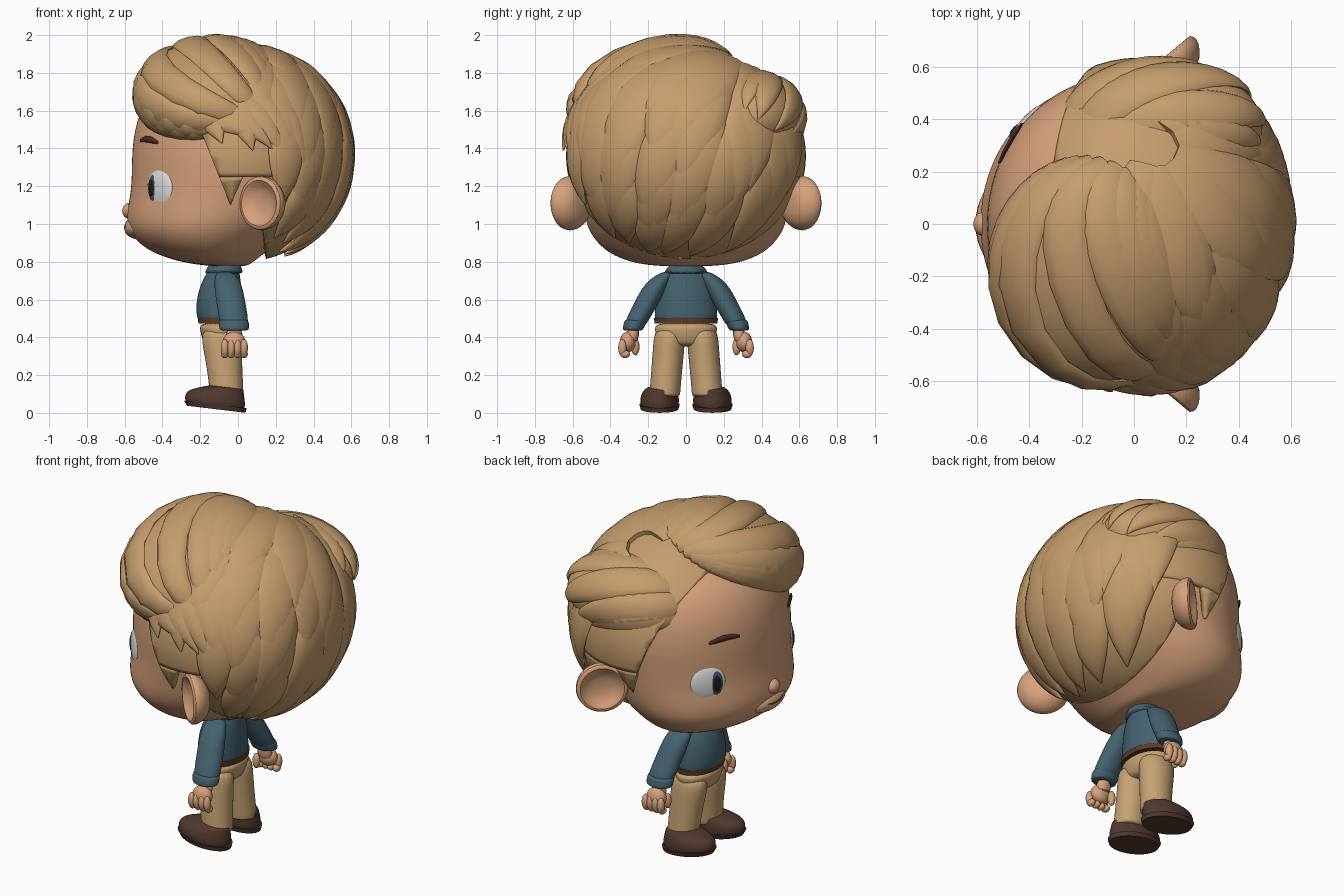
import bpy, bmesh, math, random
from math import sin, cos, pi, radians, sqrt
from mathutils import Vector, Matrix

V = Vector
random.seed(4)
cube = bpy.data.objects.get("Cube")
if cube:
    bpy.data.objects.remove(cube, do_unlink=True)

def material(name, *rgb):
    m = bpy.data.materials.new(name)
    m.use_nodes = True
    m.diffuse_color = (*rgb, 1)
    m.node_tree.nodes["Principled BSDF"].inputs["Base Color"].default_value = (*rgb, 1)
    return m

HAIR = material("sandy hair", .56, .335, .15)
SKIN = material("warm skin", .68, .36, .2)
SHIRT = material("slate blue cloth", .06, .125, .16)
KHAKI = material("khaki cloth", .56, .36, .17)
LEATHER = material("dark leather", .08, .04, .028)
BELT = material("belt brown", .11, .045, .02)
WHITE = material("eye white", .72, .72, .72)
IRIS = material("iris blue", .045, .085, .12)
BLACK = material("pupil black", .012, .01, .01)
BROW = material("brow brown", .07, .03, .018)

def add(name, bm, mat):
    bmesh.ops.recalc_face_normals(bm, faces=bm.faces)
    me = bpy.data.meshes.new(name)
    bm.to_mesh(me)
    bm.free()
    me.materials.append(mat)
    ob = bpy.data.objects.new(name, me)
    bpy.context.collection.objects.link(ob)
    return ob

def circle(n):
    return [(cos(2 * pi * i / n), sin(2 * pi * i / n)) for i in range(n)]

def skin_rings(name, rings, mat, subdiv=0):
    """Join closed rings of points into a capped solid."""
    bm = bmesh.new()
    loops = [[bm.verts.new(p) for p in r] for r in rings]
    for a, b in zip(loops, loops[1:]):
        for i in range(len(a)):
            bm.faces.new((a[i - 1], a[i], b[i], b[i - 1]))
    bm.faces.new(loops[0])
    bm.faces.new(loops[-1])
    ob = add(name, bm, mat)
    if subdiv:
        mod = ob.modifiers.new("round", 'SUBSURF')
        mod.levels = mod.render_levels = subdiv

def loft(name, rings, mat, side=1, subdiv=2, n=20, slope=0):
    """Stack ellipses given as x, y, z, radius x, radius y; slope lifts the front."""
    skin_rings(name, [[(x + a * c, side * y + b * s, z - slope * (x + a * c - .045)) for c, s in circle(n)]
                      for x, y, z, a, b in rings], mat, subdiv)

def ball(name, loc, scale, mat, turn=0):
    bm = bmesh.new()
    bmesh.ops.create_uvsphere(bm, u_segments=28, v_segments=16, radius=1)
    bm.transform(Matrix.LocRotScale(V(loc), Matrix.Rotation(turn, 3, 'Z'), V(scale)))
    add(name, bm, mat)

def stroke(name, pts, r, mat):
    """Thin tapered line whose section lies in the x-z plane."""
    skin_rings(name, [[p + V((.6 * c, 0, s)) * r * (.3 + .7 * sin(pi * (k + .5) / len(pts)))
                       for c, s in circle(8)] for k, p in enumerate(pts)], mat)

# Head: height, front x, back x, half width
HEAD = [(.775, -.12, .04, .12), (.79, -.27, .07, .27), (.83, -.41, .12, .38), (.88, -.51, .19, .455),
        (.97, -.592, .3, .525), (1.08, -.59, .41, .545), (1.2, -.562, .47, .56), (1.4, -.568, .49, .58),
        (1.6, -.53, .48, .55), (1.75, -.42, .4, .45), (1.85, -.2, .22, .22)]
loft("head", [((f + b) / 2, 0, z, (b - f) / 2, w) for z, f, b, w in HEAD], SKIN, n=32)

def on_head(x, z, side):
    """Point on the face at x, z and the heading of its outward normal."""
    lo, hi = next(p for p in zip(HEAD, HEAD[1:]) if p[0][0] <= z <= p[1][0])
    t = (z - lo[0]) / (hi[0] - lo[0])
    f, b, w = (lo[i] + t * (hi[i] - lo[i]) for i in (1, 2, 3))
    c, a = (f + b) / 2, (b - f) / 2
    y = w * sqrt(max(0, 1 - ((x - c) / a) ** 2))
    return V((x, side * y, z)), math.atan2(side * y / w ** 2, (x - c) / a ** 2)

# Nose, muzzle and mouth
ball("nose", (-.575, 0, 1.07), (.038, .046, .042), SKIN)
ball("muzzle", (-.53, 0, .98), (.073, .15, .06), SKIN)
stroke("mouth", [V((-.53 - .072 * sqrt(1 - (y / .15) ** 2), y, .982 + 2 * y * y))
                 for y in (-.07, -.035, 0, .035, .07)], .005, BROW)

for side, tag in ((-1, "left"), (1, "right")):
    # Eyes look toward the nose side
    p, turn = on_head(-.42, 1.19, side)
    out = V((cos(turn), sin(turn), 0))
    across = V((-abs(out.y), -side * abs(out.x), 0))
    p -= out * .014
    q = p + across * .038
    ball(tag + "_eye", p, (.028, .1, .107), WHITE, turn)
    ball(tag + "_iris", q + out * .012, (.017, .044, .075), IRIS, turn)
    ball(tag + "_pupil", q + out * .024 + across * .006, (.007, .025, .046), BLACK, turn)
    stroke(tag + "_eyebrow", [on_head(-.515 + .022 * k, 1.438 + .012 * sin(k * .8 + .4), side)[0]
                              for k in range(5)], .018, BROW)
    # Dished ear, lathed and turned to face forward and outward
    dish = [(.05, -.085), (.11, -.066), (.148, -.01), (.145, .025), (.122, .036), (.1, .01), (.05, -.012)]
    frame = Matrix.Translation((.13, side * .61, 1.11)) @ Matrix.Rotation(side * radians(130), 4, 'Z') \
        @ Matrix.Rotation(pi / 2, 4, 'Y')
    skin_rings(tag + "_ear", [[frame @ V((r * c, r * s, h)) for c, s in circle(24)] for r, h in dish], SKIN, 1)

# Hair masses are unit spheres carried by a matrix
def mass(loc, scale, tilt=0):
    return Matrix.LocRotScale(V(loc), Matrix.Rotation(tilt, 3, 'X'), V(scale))

CAP = mass((.02, 0, 1.36), (.56, .635, .56))
SWOOP = mass((-.13, -.17, 1.69), (.4, .45, .265), radians(17))
LOBE = mass((.11, .37, 1.57), (.38, .245, .22))

def shell(name, m, *cuts):
    """Hair mass trimmed by planes (point, direction thrown away)."""
    bm = bmesh.new()
    bmesh.ops.create_uvsphere(bm, u_segments=64, v_segments=40, radius=1)
    bm.transform(m)
    for co, no in cuts:
        bmesh.ops.bisect_plane(bm, geom=bm.verts[:] + bm.edges[:] + bm.faces[:],
                               plane_co=co, plane_no=no, clear_outer=True)
    ob = add(name, bm, HAIR)
    if cuts:
        ob.modifiers.new("thickness", 'SOLIDIFY').thickness = .04

hairline = ((-.04, 0, 1.1), (-1, 0, -.4))
shell("hair_back", CAP, ((.13, 0, 1), (-1, 0, -.1)), ((0, 0, 1.25), (0, 0, 1)))
shell("hair_sides", CAP, hairline, ((0, 0, 1.25), (0, 0, -1)))
shell("sideburns", CAP, hairline, ((-.04, 0, 1.1), (1, 0, -.45)), ((0, 0, 1.25), (0, 0, 1)))
shell("hair_swoop", SWOOP)
shell("hair_side_lobe", LOBE)

def lock(name, m, a, b, c, width, thick, lift):
    """Pointed lock hugging a hair mass along the curve a, b, c."""
    inv = m.inverted()

    def settle(p):
        q = (inv @ p).normalized()
        return m @ q, (inv.to_3x3().transposed() @ q).normalized()

    def path(t):
        return settle(a * (1 - t) ** 2 + b * 2 * t * (1 - t) + c * t * t)

    rings = []
    for k in range(17):
        t = k / 16
        p, n = path(t)
        side = n.cross(path(t + .02)[0] - path(t - .02)[0]).normalized()
        f = max(.02, sin(pi * (.2 + .8 * t) ** 1.12))
        spots = [(settle(p + side * width * f * c), s) for c, s in circle(12)]
        rings.append([e + en * (lift * (.2 + .8 * t) + thick * sqrt(f) * s) for (e, en), s in spots])
    skin_rings(name, rings, HAIR)

# Shingled locks fanning out from the crown, lowest row first
crown = V((.06, .25, .47)).normalized()
u = crown.cross(V((0, 0, 1))).normalized()
v = crown.cross(u)

def fan(phi, az):
    return CAP @ (crown * cos(phi) + (u * cos(az) + v * sin(az)) * sin(phi))

def hairy(p):
    return p.x > .06 - .45 * (p.z - 1.1) if p.z > 1.27 else p.x > (.15 if p.z < .97 else .22)

for row, (start, end, count) in enumerate(((108, 158, 18), (82, 140, 20), (56, 120, 19),
                                           (30, 100, 16), (8, 80, 11))):
    for k in range(count):
        az = 2 * pi * (k + .5 * (row % 2) + random.uniform(-.2, .2)) / count
        s, e = radians(start), radians(end + random.uniform(-9, 9))
        a, b, c = fan(s, az - .1), fan((s + e) / 2, az - .05), fan(e, az + .18)
        if hairy(c) and hairy(b):
            lock("hair_lock", CAP, a, b, c, .105 + .012 * row, .03, .012 + .003 * row)

# Locks below the fringe, the swept fringe, and the locks beyond the parting
for i in range(5):
    lock("temple_lock", CAP, V((-.3 + .1 * i, -.45, 1.62 + .03 * i)), V((-.1 + .1 * i, -.6, 1.6 + .03 * i)),
         V((.1 + .075 * i, -.6, 1.44 - .05 * i)), .08, .028, .02)
for i in range(9):
    t = i / 8
    lock("fringe_lock", SWOOP, V((-.3, .22, 1.82)).lerp(V((.08, .2, 1.92)), t),
         V((-.72, -.22, 1.6)).lerp(V((.02, -.2, 2.05)), t),
         V((.02, -.64, 1.45)).lerp(V((.28, -.42, 1.7)), t), .095, .026, .012)
for i in range(5):
    t = i / 4
    lock("parting_lock", LOBE, V((-.26, .38, 1.55)).lerp(V((-.02, .26, 1.78)), t),
         V((-.08, .7, 1.55)).lerp(V((.2, .4, 1.9)), t),
         V((.3, .62, 1.4)).lerp(V((.55, .3, 1.6)), t), .105, .024, .008)

# Torso
loft("neck", [(-.07, 0, .72, .065, .065), (-.07, 0, .85, .075, .08)], SKIN, subdiv=0)
loft("shirt", [(-.095, 0, .488, .115, .163), (-.097, 0, .5, .122, .168), (-.1, 0, .57, .125, .165),
               (-.095, 0, .65, .115, .155), (-.085, 0, .71, .1, .135), (-.075, 0, .76, .08, .09),
               (-.07, 0, .785, .065, .065)], SHIRT)
loft("collar", [(-.075, 0, .735, .098, .115), (-.075, 0, .745, .103, .12), (-.07, 0, .785, .085, .085),
                (-.07, 0, .795, .078, .075)], SHIRT, subdiv=1)
loft("belt", [(-.092, 0, .474, .118, .167), (-.092, 0, .503, .12, .169)], BELT, subdiv=0, n=40)
loft("hips", [(-.088, 0, .35, .08, .1), (-.088, 0, .38, .1, .152), (-.09, 0, .44, .114, .17),
              (-.09, 0, .48, .114, .166)], KHAKI)

# Limbs
for side, tag in ((-1, "left"), (1, "right")):
    loft(tag + "_sleeve", [(-.07, .09, .75, .04, .03), (-.06, .13, .715, .065, .055),
                           (-.05, .17, .66, .076, .066), (-.035, .215, .57, .078, .066),
                           (-.022, .26, .49, .078, .062), (-.02, .268, .46, .07, .055)], SHIRT, side)
    loft(tag + "_cuff", [(-.02, .283, .435, .07, .048), (-.02, .28, .442, .08, .056),
                         (-.022, .268, .485, .082, .062), (-.025, .262, .497, .07, .055)], SHIRT, side)
    loft(tag + "_wrist", [(-.02, .29, .36, .05, .036), (-.02, .275, .46, .045, .036)], SKIN, side, 1)
    ball(tag + "_palm", (-.02, side * .308, .375), (.06, .042, .055), SKIN)
    for i in range(4):
        x = -.07 + .034 * i
        ball(tag + "_finger", (x, side * .337, .345), (.021, .022, .045), SKIN)
        ball(tag + "_fingertip", (x, side * .322, .311), (.02, .026, .021), SKIN)
    ball(tag + "_thumb", (-.065, side * .268, .35), (.022, .022, .045), SKIN)
    loft(tag + "_trouser_leg", [(-.088, .086, .46, .108, .08), (-.084, .09, .36, .107, .085),
                                (-.072, .1, .25, .095, .083), (-.062, .11, .13, .091, .082),
                                (-.06, .112, .095, .091, .083), (-.06, .112, .085, .08, .07)], KHAKI, side)
    loft(tag + "_shoe", [(-.12, .14, .005, .14, .085), (-.122, .14, .015, .158, .102),
                         (-.122, .14, .05, .163, .105), (-.118, .138, .085, .152, .098),
                         (-.08, .13, .11, .112, .088), (-.055, .12, .128, .085, .078)],
         LEATHER, side, slope=.12)
    loft(tag + "_sole", [(-.115, .14, 0, .155, .1), (-.12, .14, .025, .166, .107)], LEATHER, side, 0, 40, .12)

for ob in bpy.context.scene.objects:
    ob.select_set(ob.type == 'MESH')
    if ob.type == 'MESH':
        bpy.context.view_layer.objects.active = ob
bpy.ops.object.shade_smooth_by_angle(angle=radians(50))
